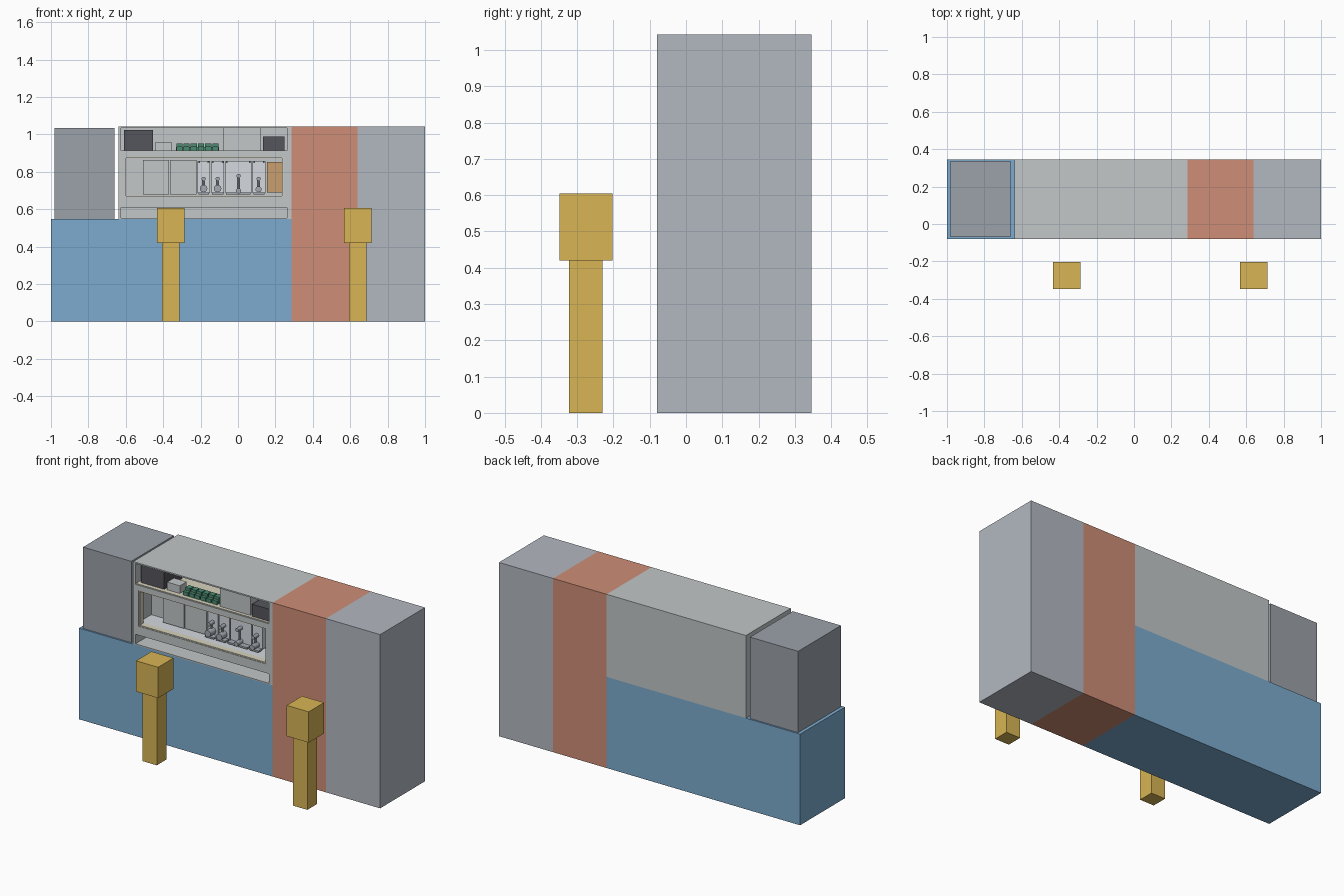
import bpy, bmesh
from mathutils import Matrix, Vector

if "Cube" in bpy.data.objects:
    bpy.data.objects.remove(bpy.data.objects["Cube"])


def material(name, r, g, b):
    m = bpy.data.materials.new(name)
    m.diffuse_color = (r, g, b, 1)
    m.use_nodes = True
    m.node_tree.nodes["Principled BSDF"].inputs["Base Color"].default_value = m.diffuse_color
    return m


BLUE = material("blue", .20, .41, .62)
ORANGE = material("terracotta", .62, .27, .18)
YELLOW = material("yellow", .69, .46, .09)
GREY = material("cool_grey", .45, .48, .53)
SLATE = material("slate", .33, .36, .40)
SHELL = material("shell_grey", .54, .57, .58)
CREAM = material("cream", .68, .65, .52)
PALE = material("pale_grey", .66, .70, .74)
DARK = material("charcoal", .09, .09, .11)
GREEN = material("green", .07, .26, .17)
TAN = material("tan", .58, .35, .16)
STEEL = material("steel", .38, .41, .45)

F, B = -.08, .346          # front and back planes of the counter


def finish(name, bm, mat):
    me = bpy.data.meshes.new(name)
    bm.to_mesh(me)
    bm.free()
    ob = bpy.data.objects.new(name, me)
    bpy.context.collection.objects.link(ob)
    me.materials.append(mat)
    return ob


def box(name, x, y, z, mat):
    """Box from (min, max) pairs on each axis."""
    lo, hi = Vector((x[0], y[0], z[0])), Vector((x[1], y[1], z[1]))
    bm = bmesh.new()
    bmesh.ops.create_cube(bm, size=1, matrix=Matrix.Translation((lo + hi) / 2)
                          @ Matrix.Diagonal((*(hi - lo), 1)))
    return finish(name, bm, mat)


def rod(name, centre, r, length, mat, axis='Y'):
    bm = bmesh.new()
    rot = Matrix.Rotation(1.5707963, 4, 'X') if axis == 'Y' else Matrix()
    bmesh.ops.create_cone(bm, cap_ends=True, segments=20, radius1=r, radius2=r,
                          depth=length, matrix=Matrix.Translation(centre) @ rot)
    for f in bm.faces:
        f.smooth = len(f.verts) == 4
    for e in bm.edges:
        e.smooth = all(f.smooth for f in e.link_faces)
    return finish(name, bm, mat)


# Large counter blocks
box("base_block", (-1, .285), (F, B), (0, .547), BLUE)
box("middle_column", (.285, .64), (F, B), (0, 1.043), ORANGE)
box("end_column", (.64, 1), (F, B), (0, 1.043), GREY)
box("left_cabinet", (-.98, -.66), (-.07, .336), (.547, 1.035), SLATE)

# Two bollards
for side, cx in (("left", -.36), ("right", .64)):
    box(f"{side}_bollard_stem", (cx - .047, cx + .047), (-.323, -.23), (0, .42), YELLOW)
    box(f"{side}_bollard_head", (cx - .073, cx + .073), (-.348, -.202), (.42, .605), YELLOW)

# Machine housing: hollow shell with three front openings
L, R = -.64, .285
box("housing_top", (L, R), (F, B), (1.035, 1.043), SHELL)
box("housing_bottom", (L, R), (F, B), (.547, .553), SHELL)
box("housing_back", (L, R), (B - .01, B), (.553, 1.035), SHELL)
box("housing_left", (L, -.625), (F, B - .01), (.553, 1.035), SHELL)
box("housing_right", (.262, R), (F, B - .01), (.553, 1.035), SHELL)
box("upper_shelf", (-.625, .262), (F, B - .01), (.88, .91), SHELL)
box("lower_shelf", (-.625, .262), (F, B - .01), (.61, .664), SHELL)
box("window_left_jamb", (-.625, -.605), (F, -.04), (.664, .88), SHELL)
box("window_right_jamb", (.243, .262), (F, -.04), (.664, .88), SHELL)

# Cream lining of the window and cream floor of the upper bay
box("lining_left", (-.605, -.598), (F + .003, -.04), (.664, .88), CREAM)
box("lining_right", (.236, .243), (F + .003, -.04), (.664, .88), CREAM)
box("lining_top", (-.598, .236), (F + .003, -.04), (.873, .88), CREAM)
box("lining_bottom", (-.598, .236), (F + .003, -.04), (.664, .671), CREAM)
box("upper_bay_floor", (-.625, .262), (-.075, .2), (.91, .914), CREAM)
box("upper_bay_back", (-.625, .262), (.2, .21), (.91, 1.035), SHELL)

# Electronics in the upper bay
box("power_unit", (-.61, -.455), (-.05, .12), (.914, 1.022), DARK)
box("small_relay", (-.44, -.355), (-.045, .02), (.914, .96), SHELL)
box("control_plate", (-.08, .12), (-.055, .1), (.914, 1.033), SHELL)
box("control_box", (.135, .248), (-.06, .06), (.914, .987), DARK)
box("terminal_rail", (-.332, -.102), (-.035, .01), (.914, .932), GREEN)
for i in range(6):
    x = -.330 + i * .0385
    box(f"terminal_{i + 1}", (x, x + .033), (-.03, .005), (.93, .952), GREEN)
    box(f"terminal_step_{i + 1}", (x, x + .033), (-.05, -.03), (.914, .936), GREEN)

# Interior of the window bay
box("window_bay_back", (-.625, .262), (.07, .08), (.664, .88), SHELL)
box("window_bay_floor", (-.625, .262), (-.04, .07), (.664, .671), PALE)
box("left_panel", (-.508, -.369), (.015, .07), (.677, .863), SHELL)
box("right_panel", (-.363, -.222), (.018, .07), (.677, .863), SHELL)
box("tan_panel", (.155, .237), (.04, .07), (.69, .852), TAN)

# Process units: plate, drip bar, valve, cup and top pin
UNITS = [  # plate left, plate right, centre, valve z, cup z, cup radius
    (-.216, -.150, -.184, .762, .710, .020),
    (-.143, -.074, -.109, .762, .710, .020),
    (-.068, .072, .003, .778, .698, .014),
    (.078, .146, .110, .762, .706, .016),
]
for i, (x0, x1, cx, vz, cz, r) in enumerate(UNITS, 1):
    box(f"unit_plate_{i}", (x0, x1), (.025, .07), (.685, .858), PALE)
    box(f"unit_bar_{i}", (x0 + .004, x1 - .004), (-.01, .025), (.678, .688), STEEL)
    rod(f"unit_valve_{i}", (cx, .005, vz), .011, .04, STEEL)
    rod(f"unit_cup_{i}", (cx, 0, cz), r, .05, STEEL)
    rod(f"unit_pipe_{i}", (cx, .01, (vz + cz) / 2), .005, vz - cz, STEEL, 'Z')
    for s in (x0 + .008, x1 - .008):
        rod(f"unit_pin_{i}", (s, .015, .851), .005, .02, STEEL)
